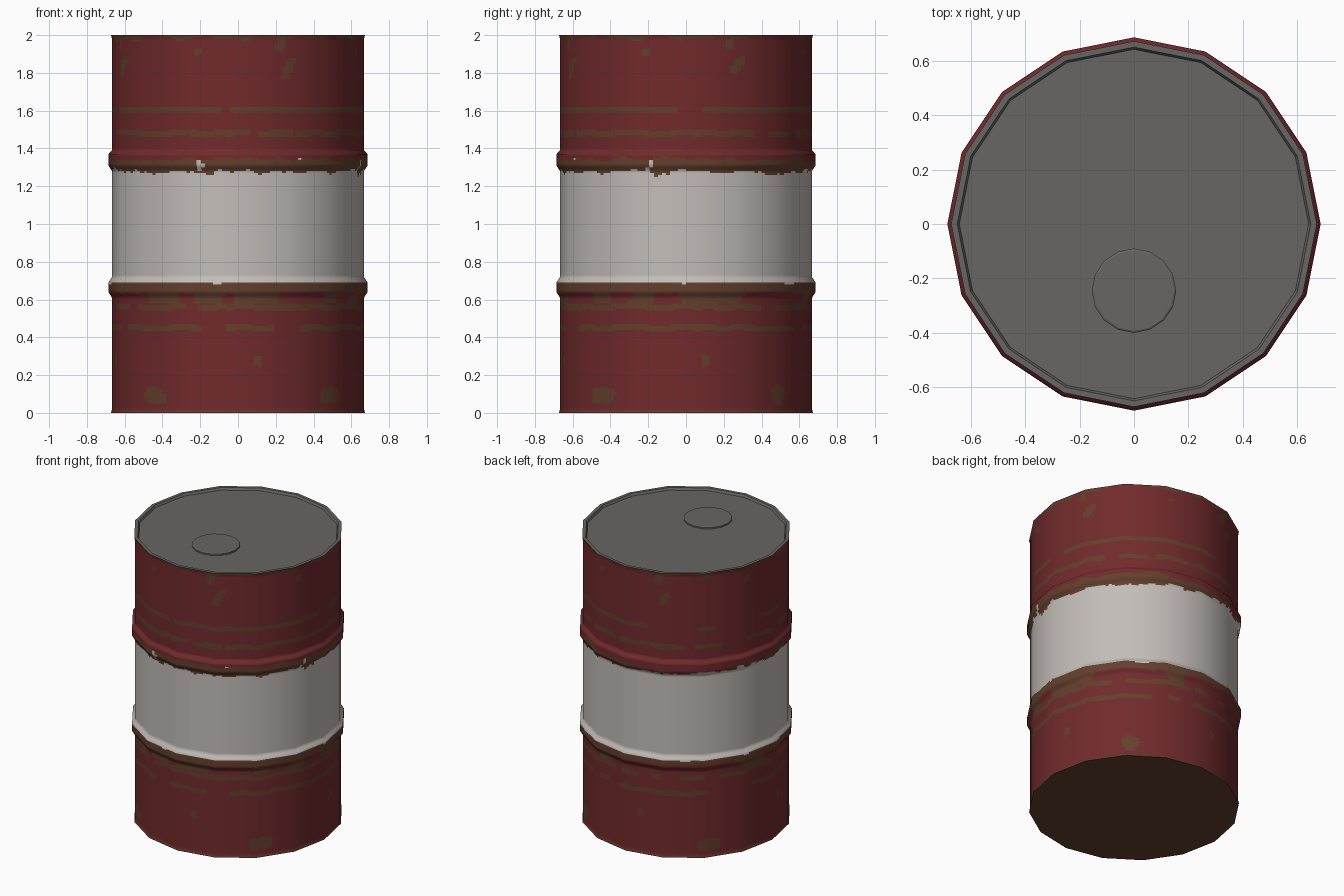
import bpy, math
from mathutils import Vector, noise

if "Cube" in bpy.data.objects:
    bpy.data.objects.remove(bpy.data.objects["Cube"])

SIDES, SUB, ROWS = 16, 12, 200
TAU = 2 * math.pi


def material(name, rgb):
    m = bpy.data.materials.new(name)
    m.diffuse_color = (*rgb, 1)
    m.use_nodes = True
    m.node_tree.nodes["Principled BSDF"].inputs["Base Color"].default_value = m.diffuse_color
    return m


red = material("red paint", (0.165, 0.023, 0.025))
white = material("off white paint", (0.55, 0.51, 0.485))
rust = material("rust brown", (0.125, 0.05, 0.025))
grey = material("lid grey", (0.135, 0.132, 0.128))

# Side profile as (height, corner radius): rims and two raised hoops
PROFILE = [(0, .672), (.02, .667), (.61, .667), (.64, .686), (.69, .686), (.72, .667),
           (1.28, .667), (1.31, .686), (1.37, .686), (1.39, .667), (1.98, .667), (2, .672)]


def radius(z):
    for (z0, r0), (z1, r1) in zip(PROFILE, PROFILE[1:]):
        if z <= z1:
            return r0 + (r1 - r0) * max(0, z - z0) / (z1 - z0)
    return PROFILE[-1][1]


# Rust spots repeating every quarter turn: angle, height, half width, half height, lean
SPOTS = [(24, 1.83, .03, .055, .5), (-42, .09, .075, .045, 0), (9, .28, .022, .035, 0),
         (-19, 1.91, .022, .018, .5), (20, 1.95, .025, .035, .3)]


def wobble(a, z, f, seed):
    return noise.noise(Vector((math.sin(a) * f, -math.cos(a) * f, z * f + seed)))


def paint(a, z):
    """Material index by angle a (0 = front) and height: 0 red, 1 white, 2 rust"""
    n1, n2 = wobble(a, 0, 6, 3.3), wobble(a, 0, 17, 8.1)
    edge = .02 * n1 + .018 * n2
    wear = 1 - .75 * max(0, math.cos(a - math.radians(225))) ** 2   # least rust at back left
    # white band and the rusty hoops around it
    low = 1.31 - .035 * wear + edge
    if .69 < z < low:
        return 1
    if low <= z < 1.30 + .045 * wear + .025 * wobble(a, 5, 7, 1.7):
        return 1 if wobble(a, z, 11, 6.2) > .5 else 2
    if .65 - .03 * (wear - .6) + .012 * n2 < z <= .69:
        return 1 if z > .675 and wobble(a, 2, 9, 4.4) > .45 else 2
    if .575 < z <= .66 and wobble(a, z * .6, 5, 9.5) > .08 + .25 * (1 - wear):
        return 2
    # thin rust lines
    for s in (1.605, 1.48, .56, .45):
        if abs(z - s - .004 * n1) < .0155 and wobble(a, s * 3, 4, 2.2) < .1 + .5 * (wear - .4):
            return 2
    # worn rims
    if z > 1.985 - .03 * n1 or z < .01:
        return 2
    for deg, h, w, t, lean in SPOTS:
        da = (a - math.radians(deg) + math.pi / 4) % (math.pi / 2) - math.pi / 4
        dz = z - h
        dx = da * .667 - lean * dz
        if (dx / w) ** 2 + (dz / t) ** 2 < 1 + 1.1 * wobble(a, z, 14, 5.5):
            return 2
    return 0


def build(name, verts, faces, mats):
    me = bpy.data.meshes.new(name)
    me.from_pydata(verts, [], faces)
    for m in mats:
        me.materials.append(m)
    ob = bpy.data.objects.new(name, me)
    bpy.context.collection.objects.link(ob)
    return ob


# Barrel wall: sixteen flat sides, finely divided so paint edges can be ragged
cols = SIDES * SUB
ring = []
for c in range(cols):
    k, t = divmod(c, SUB)
    a0, a1, t = TAU * k / SIDES, TAU * (k + 1) / SIDES, t / SUB
    ring.append(((1 - t) * math.sin(a0) + t * math.sin(a1),
                 -(1 - t) * math.cos(a0) - t * math.cos(a1)))
verts, normals, faces, index = [], [], [], []
for i in range(ROWS + 1):
    z = 2 * i / ROWS
    r = radius(z)
    slope = (radius(min(2, z + .01)) - radius(max(0, z - .01))) / .02
    for x, y in ring:
        verts.append((r * x, r * y, z))
        normals.append(Vector((x, y, -slope)).normalized())
for i in range(ROWS):
    for c in range(cols):
        d = (c + 1) % cols
        faces.append((i * cols + c, i * cols + d, (i + 1) * cols + d, (i + 1) * cols + c))
        index.append(paint(TAU * (c + .5) / cols, 2 * (i + .5) / ROWS))
wall = build("barrel_wall", verts, faces, [red, white, rust])
wall.data.polygons.foreach_set("material_index", index)
wall.data.polygons.foreach_set("use_smooth", [True] * len(faces))
wall.data.normals_split_custom_set_from_vertices(normals)


def disc(name, steps, mat, cy=0, up=True):
    """Stepped disc from (radius, height) rings, closed in the middle"""
    v = [(r * math.sin(TAU * k / SIDES), cy - r * math.cos(TAU * k / SIDES), z)
         for r, z in steps for k in range(SIDES)]
    f = []
    for i in range(len(steps) - 1):
        for k in range(SIDES):
            j = (k + 1) % SIDES
            f.append((i * SIDES + k, i * SIDES + j, (i + 1) * SIDES + j, (i + 1) * SIDES + k))
    f.append(tuple(range((len(steps) - 1) * SIDES, len(steps) * SIDES)))
    if not up:
        f = [tuple(reversed(p)) for p in f]
    return build(name, v, f, [mat])


# Lid with raised rim, bung cap, and base
disc("lid", [(.672, 2), (.65, 2), (.642, 1.985)], grey)
disc("bung_cap", [(.155, 1.985), (.155, 1.995), (.148, 1.999)], grey, cy=-.245)
disc("base", [(.672, 0)], rust, up=False)
